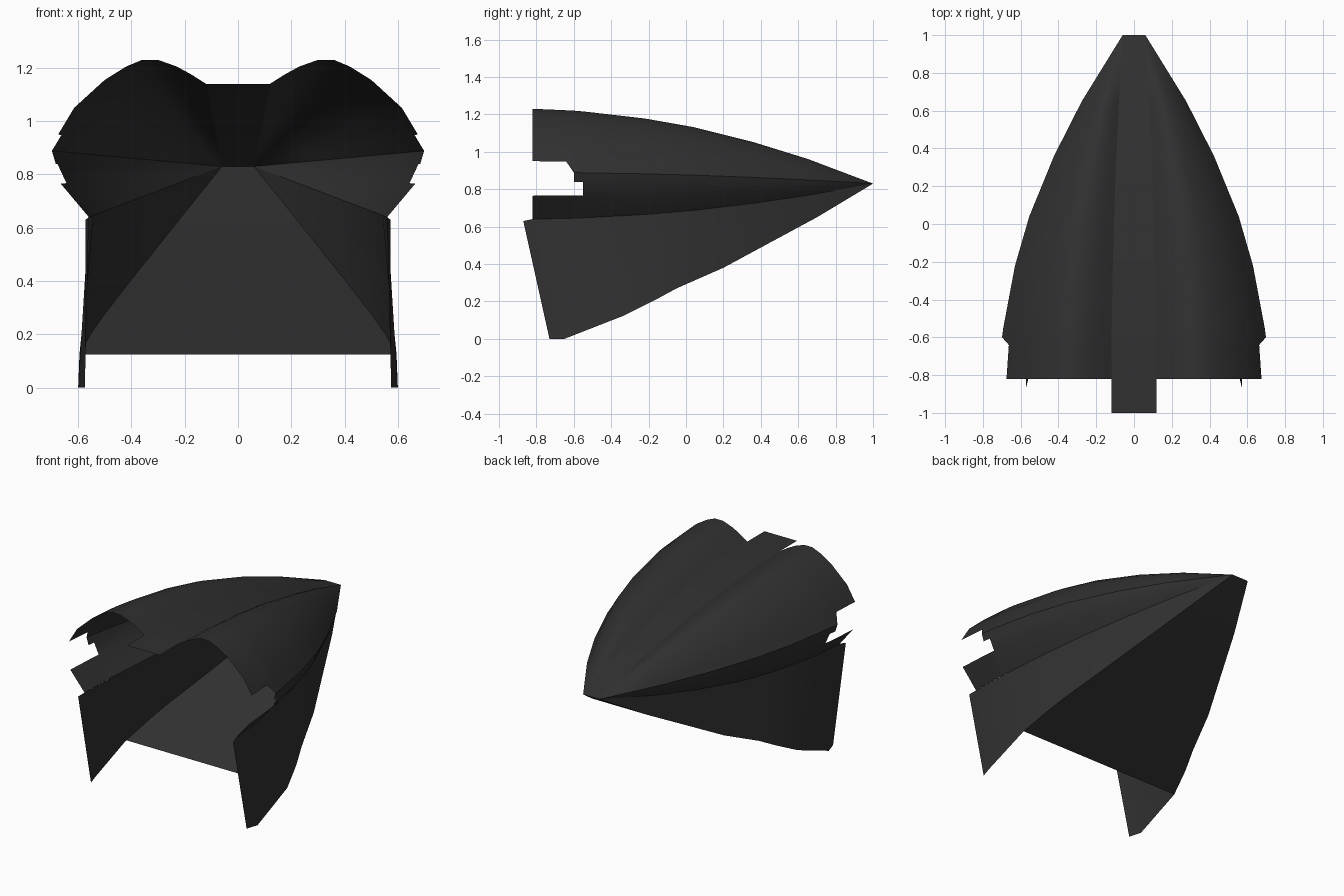
import bpy, bmesh

if "Cube" in bpy.data.objects:
    bpy.data.objects.remove(bpy.data.objects["Cube"])

NOSE_X, NOSE_Z = 0.06, 0.83

mat = bpy.data.materials.new("dark_shell")
mat.diffuse_color = (0.03, 0.03, 0.03, 1)
mat.use_nodes = True
mat.node_tree.nodes["Principled BSDF"].inputs["Base Color"].default_value = mat.diffuse_color

# growth of the cross-section from nose (0) to tail (1): (y, factor)
STATIONS = [(1, 0), (0.65, 0.33), (0.36, 0.555), (0.04, 0.755), (-0.22, 0.87),
            (-0.55, 0.965), (-0.60, 0.975), (-0.64, 0.98), (-0.82, 1)]


def section_point(x, z, y, f):
    return (NOSE_X + (x - NOSE_X) * f, y, NOSE_Z + (z - NOSE_Z) * f)


def make(name, rows, face_rule=None, mirror=True, smooth=30):
    """Skin a grid of points; face_rule may drop or trim single cells."""
    n = len(rows[0])
    verts = [p for r in rows for p in r]
    faces = []
    for i in range(len(rows) - 1):
        for j in range(n - 1):
            quad = [i * n + j, i * n + j + 1, (i + 1) * n + j + 1, (i + 1) * n + j]
            keep = face_rule(i, j) if face_rule else (0, 1, 2, 3)
            if keep:
                faces.append([quad[k] for k in keep])
    me = bpy.data.meshes.new(name)
    me.from_pydata(verts, [], faces)
    bm = bmesh.new()
    bm.from_mesh(me)
    bmesh.ops.remove_doubles(bm, verts=bm.verts, dist=0.0005)
    bmesh.ops.delete(bm, geom=[v for v in bm.verts if not v.link_faces], context='VERTS')
    bmesh.ops.recalc_face_normals(bm, faces=bm.faces)
    # shells are open: point the normals outward from the body centre
    out = sum(f.calc_area() * f.normal.dot(f.calc_center_median() - CENTRE) for f in bm.faces)
    if out < 0:
        bmesh.ops.reverse_faces(bm, faces=bm.faces)
    bm.to_mesh(me)
    bm.free()
    me.materials.append(mat)
    ob = bpy.data.objects.new(name, me)
    bpy.context.collection.objects.link(ob)
    if mirror:
        ob.modifiers.new("mirror", 'MIRROR').use_mirror_merge = False
    bpy.ops.object.select_all(action='DESELECT')
    ob.select_set(True)
    bpy.context.view_layer.objects.active = ob
    if smooth:
        bpy.ops.object.shade_smooth_by_angle(angle=smooth * 3.14159 / 180)
    return ob


from mathutils import Vector
CENTRE = Vector((0, -0.2, 0.7))

# bulged upper lobes, with a notch cut in the rear outer side
LOBE = [(0.12, 1.14), (0.175, 1.175), (0.23, 1.205), (0.30, 1.23), (0.36, 1.23),
        (0.42, 1.205), (0.50, 1.155), (0.615, 1.05), (0.675, 0.95), (0.715, 0.89),
        (0.70, 0.84), (0.665, 0.765), (0.56, 0.64)]


def notch(i, j):
    if i == 6 and j == 8:
        return (0, 1, 3)
    if (i >= 6 and 8 <= j <= 10) or (i == 5 and j == 10):
        return None
    return (0, 1, 2, 3)


make("upper_lobe", [[section_point(x, z, y, f) for x, z in LOBE] for y, f in STATIONS], notch)

# centre strip in the valley, running on as a flat tail
strip = [[section_point(0.12, 1.14, y, f) for _ in range(2)] for y, f in STATIONS]
strip.append([(0.12, -1, 1.14)] * 2)
make("centre_strip", [[(-a[0], a[1], a[2]), b] for a, b in strip], mirror=False)

# side panels hanging from the lobe's lower crease down to the fins
LOWER = [(0.06, 1, 0.83), (0.205, 0.70, 0.65), (0.42, 0.20, 0.38), (0.505, -0.05, 0.27),
         (0.55, -0.17, 0.205), (0.595, -0.33, 0.125), (0.60, -0.65, 0), (0.575, -0.73, 0)]
upper = [section_point(0.56, 0.64, y, f) for y, f in STATIONS[:6] + STATIONS[-1:]]
upper.append((0.572, -0.87, 0.63))
make("side_panel", [[a, b] for a, b in zip(upper, LOWER)])

# belly plate between the side panels, ending ahead of the fins
make("belly_plate", [[(-x, y, z), (x, y, z)] for x, y, z in LOWER[:6]], mirror=False, smooth=20)
